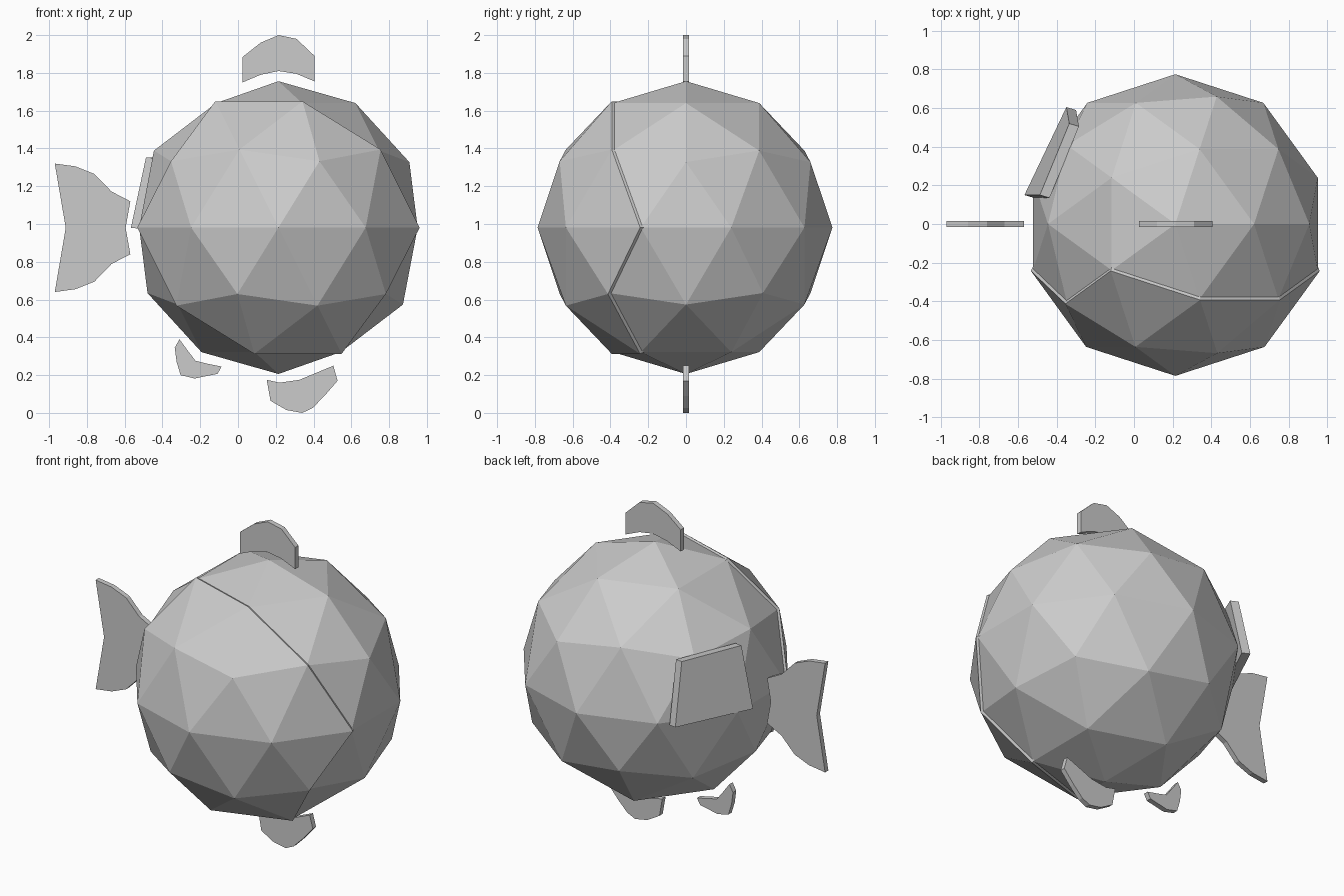
import bpy, bmesh
from mathutils import Vector

if "Cube" in bpy.data.objects:
    bpy.data.objects.remove(bpy.data.objects["Cube"])

CENTRE = Vector((0.214, 0, 0.981))


def finish(bm, name):
    bmesh.ops.recalc_face_normals(bm, faces=bm.faces)
    me = bpy.data.meshes.new(name)
    bm.to_mesh(me)
    bm.free()
    ob = bpy.data.objects.new(name, me)
    bpy.context.collection.objects.link(ob)
    return ob


def slab(name, points, offset):
    """Flat outline given thickness along offset."""
    bm = bmesh.new()
    f = bm.faces.new([bm.verts.new(p) for p in points])
    ext = bmesh.ops.extrude_face_region(bm, geom=[f], use_keep_orig=True)
    moved = [g for g in ext["geom"] if isinstance(g, bmesh.types.BMVert)]
    bmesh.ops.translate(bm, verts=moved, vec=offset)
    return finish(bm, name)


def fin(name, outline):
    slab(name, [(x, -0.016, z) for x, z in outline], (0, 0.032, 0))


# Round low-poly body
bm = bmesh.new()
bmesh.ops.create_icosphere(bm, subdivisions=2, radius=0.775)
bmesh.ops.translate(bm, verts=bm.verts, vec=CENTRE)
finish(bm, "body")

# Raised face plate over the front of the body, with a turned-in rim
bm = bmesh.new()
bmesh.ops.create_icosphere(bm, subdivisions=2, radius=0.786)
back = [f for f in bm.faces if any(v.co.y > -0.3 * 0.786 for v in f.verts)]
bmesh.ops.delete(bm, geom=back, context="FACES")
rim = bmesh.ops.extrude_edge_only(bm, edges=[e for e in bm.edges if e.is_boundary])
for v in rim["geom"]:
    if isinstance(v, bmesh.types.BMVert):
        v.co = v.co * 0.97 + Vector((0, 0.04, 0))
bmesh.ops.translate(bm, verts=bm.verts, vec=CENTRE)
finish(bm, "face_plate")

# Flat panel on the rear left side
slab("side_panel", [(-0.567, 0.15, 0.98), (-0.35, 0.605, 0.98),
                    (-0.335, 0.52, 1.353), (-0.487, 0.15, 1.353)],
     (0.05, -0.015, -0.005))

# Thin fins in the middle plane
fin("top_fin", [(0.025, 1.75), (0.025, 1.885), (0.12, 1.96), (0.215, 2.0),
                (0.31, 1.98), (0.405, 1.89), (0.405, 1.755), (0.31, 1.795),
                (0.215, 1.81), (0.12, 1.79)])
upper = [(-0.97, 1.32), (-0.86, 1.305), (-0.76, 1.265), (-0.67, 1.172), (-0.57, 1.12)]
lower = [(x, 1.96 - z) for x, z in reversed(upper)]
fin("tail_fin", upper + [(-0.595, 0.98)] + lower + [(-0.912, 0.98)])
fin("rear_belly_fin", [(-0.31, 0.39), (-0.262, 0.324), (-0.225, 0.276), (-0.16, 0.26),
                       (-0.087, 0.245), (-0.108, 0.207), (-0.23, 0.182),
                       (-0.304, 0.2), (-0.325, 0.27), (-0.335, 0.345)])
fin("belly_fin", [(0.152, 0.175), (0.22, 0.16), (0.325, 0.175), (0.505, 0.25),
                  (0.527, 0.17), (0.458, 0.09), (0.394, 0.025), (0.34, 0.0),
                  (0.257, 0.015), (0.172, 0.064)])
